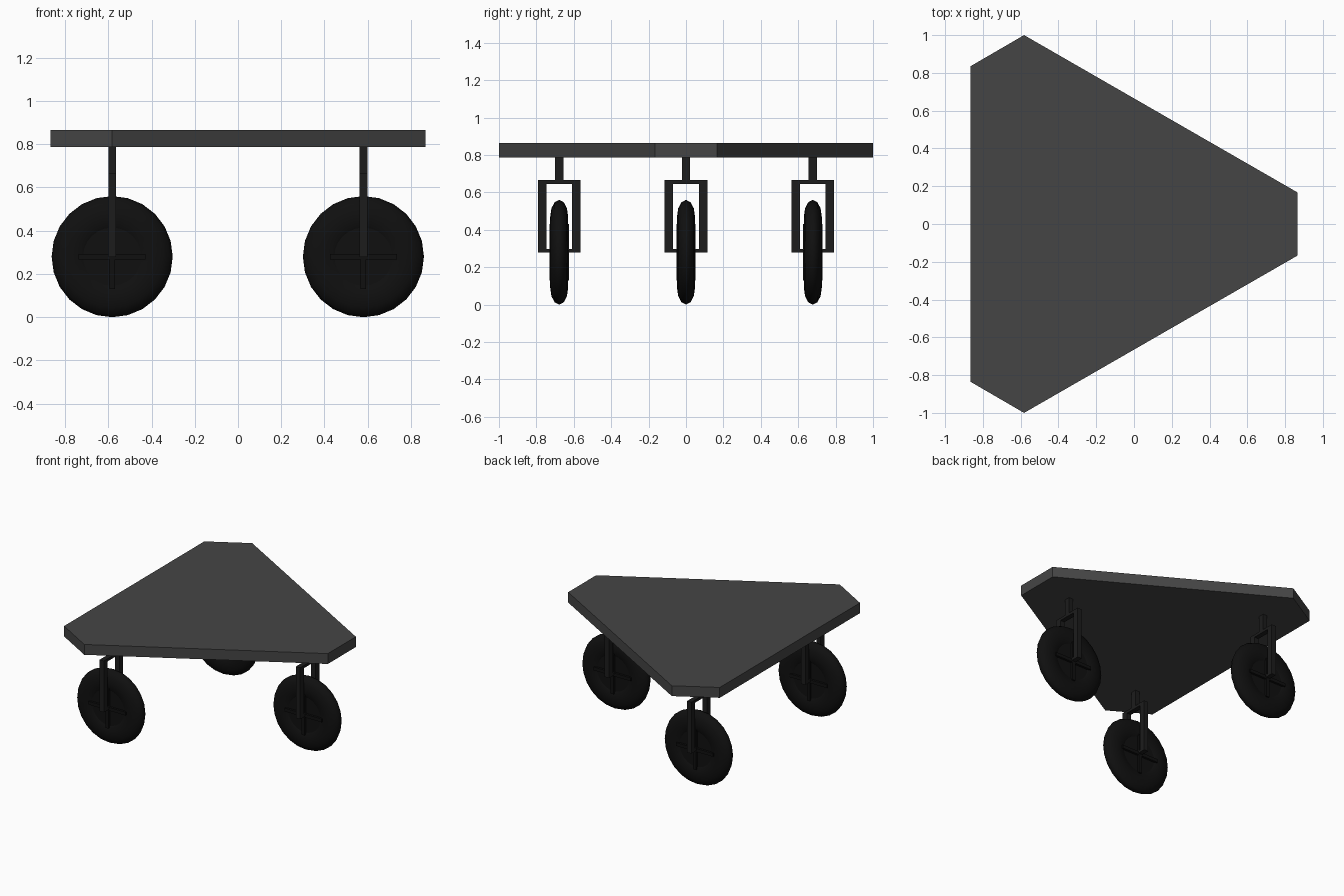
import bpy, bmesh
from math import sin, cos, pi

if "Cube" in bpy.data.objects:
    bpy.data.objects.remove(bpy.data.objects["Cube"])


def material(name, v):
    m = bpy.data.materials.new(name)
    m.diffuse_color = (v, v, v, 1)
    m.use_nodes = True
    m.node_tree.nodes["Principled BSDF"].inputs["Base Color"].default_value = m.diffuse_color
    return m


DECK = material("dark_grey", 0.06)
METAL = material("charcoal", 0.012)
RUBBER = material("black", 0.005)


def finish(name, bm, mat, loc=(0, 0, 0)):
    bmesh.ops.recalc_face_normals(bm, faces=bm.faces)
    me = bpy.data.meshes.new(name)
    bm.to_mesh(me)
    bm.free()
    me.materials.append(mat)
    ob = bpy.data.objects.new(name, me)
    ob.location = loc
    bpy.context.collection.objects.link(ob)
    return ob


def add_box(bm, center, size):
    verts = bmesh.ops.create_cube(bm, size=1)["verts"]
    bmesh.ops.scale(bm, vec=size, verts=verts)
    bmesh.ops.translate(bm, vec=center, verts=verts)


# Deck: triangle with clipped corners
half = [(-0.866, 0.835), (-0.582, 1.0), (0.866, 0.167)]
outline = half + [(x, -y) for x, y in reversed(half)]
bm = bmesh.new()
face = bm.faces.new([bm.verts.new((x, y, 0.787)) for x, y in outline])
top = bmesh.ops.extrude_face_region(bm, geom=[face])["geom"]
bmesh.ops.translate(bm, vec=(0, 0, 0.078),
                    verts=[v for v in top if isinstance(v, bmesh.types.BMVert)])
finish("deck", bm, DECK)

WHEEL_Z, RADIUS, SIDES = 0.28, 0.28, 24


def tyre(name, loc):
    # Flattened torus lathed about the axle
    bm = bmesh.new()
    n = 12
    rings = []
    for i in range(SIDES):
        a = 2 * pi * i / SIDES + pi / 2
        ring = []
        for j in range(n):
            b = 2 * pi * j / n
            r = RADIUS - 0.09 + 0.09 * cos(b)
            ring.append(bm.verts.new((r * cos(a), 0.048 * sin(b), r * sin(a))))
        rings.append(ring)
    for i in range(SIDES):
        p, q = rings[i], rings[(i + 1) % SIDES]
        for j in range(n):
            k = (j + 1) % n
            bm.faces.new((p[j], p[k], q[k], q[j]))
    ob = finish(name, bm, RUBBER, loc)
    for p in ob.data.polygons:
        p.use_smooth = True


def hub(name, loc):
    # Disc closing the tyre
    bm = bmesh.new()
    a = [2 * pi * i / SIDES for i in range(SIDES)]
    front, back = [[bm.verts.new((0.16 * cos(t), y, 0.16 * sin(t))) for t in a]
                   for y in (-0.036, 0.036)]
    bm.faces.new(front)
    bm.faces.new(back)
    for i in range(SIDES):
        j = (i + 1) % SIDES
        bm.faces.new((front[i], front[j], back[j], back[i]))
    finish(name, bm, RUBBER, loc)
    # Crossed spokes
    bm = bmesh.new()
    add_box(bm, (0, 0, 0), (0.31, 0.104, 0.025))
    add_box(bm, (0, 0, 0), (0.025, 0.104, 0.30))
    finish(name.replace("hub", "spokes"), bm, RUBBER, loc)


def fork(name, loc):
    # Two legs, bridge, axle and stem
    w = 0.036
    bm = bmesh.new()
    for s in (-1, 1):
        add_box(bm, (0, s * 0.0915, 0.192), (w, 0.045, 0.388))
    add_box(bm, (0, 0, 0.376), (w, 0.228, 0.02))
    add_box(bm, (0, 0, 0.008), (w * 0.9, 0.2, 0.02))
    add_box(bm, (0, 0, 0.45), (w, 0.045, 0.135))
    finish(name, bm, METAL, loc)


# Three casters
for tag, x, y in (("left", -0.582, -0.678), ("right", -0.582, 0.678), ("tip", 0.58, 0)):
    loc = (x, y, WHEEL_Z)
    tyre(tag + "_tyre", loc)
    hub(tag + "_hub", loc)
    fork(tag + "_fork", loc)
